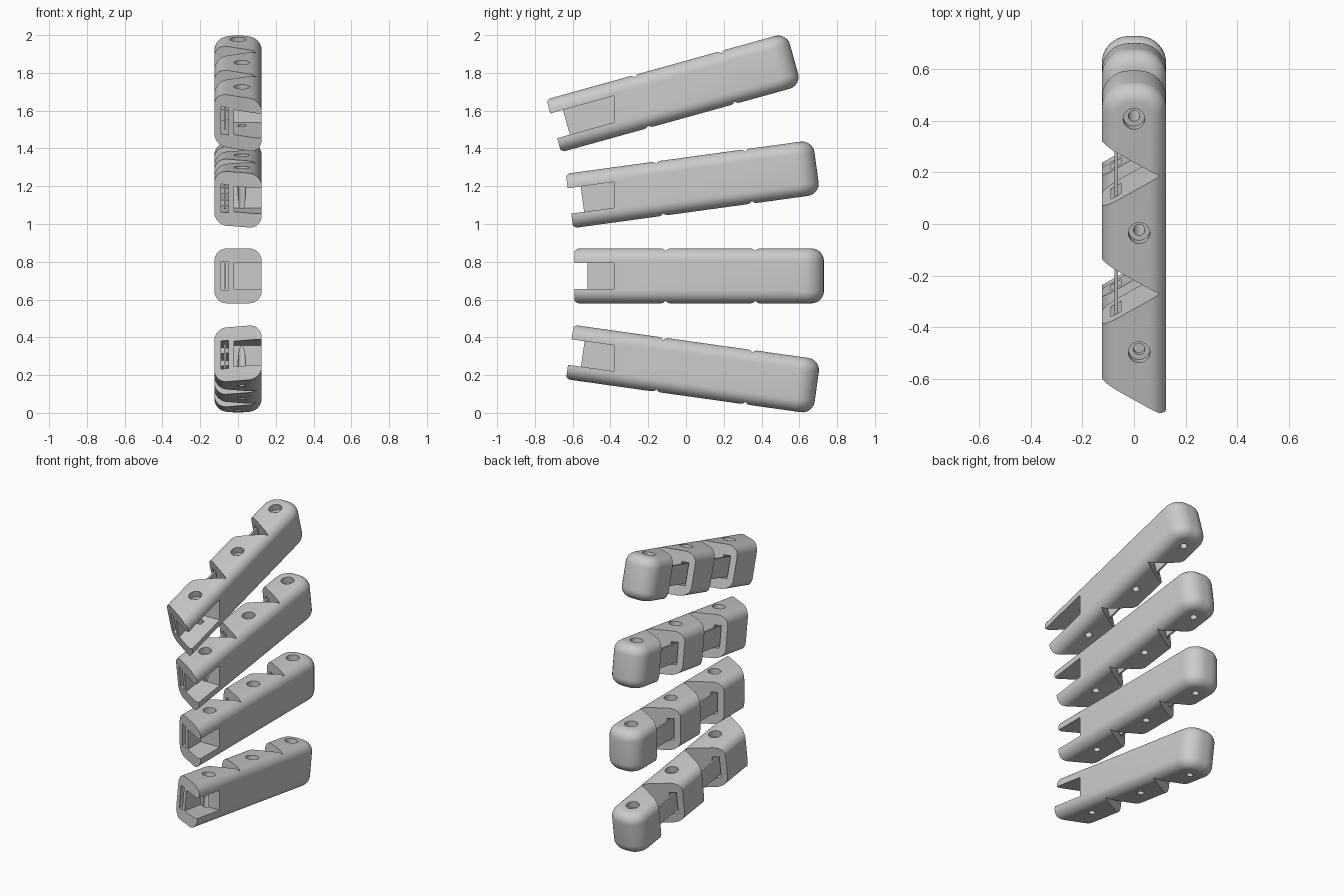
import bpy, bmesh
from math import sin, cos, tan, radians, pi
from mathutils import Vector

if "Cube" in bpy.data.objects:
    bpy.data.objects.remove(bpy.data.objects["Cube"])

W, H, L = 0.125, 0.145, 1.32      # half width, half height, length
SLOPE = tan(radians(30))          # slant of the joint faces
APEX = 0.1                        # x where each joint notch ends


def to_object(name, bm):
    bmesh.ops.recalc_face_normals(bm, faces=bm.faces)
    me = bpy.data.meshes.new(name)
    bm.to_mesh(me)
    bm.free()
    ob = bpy.data.objects.new(name, me)
    bpy.context.collection.objects.link(ob)
    return ob


def prism(name, pts, direction):
    """Extrude a closed 3D polygon along a vector."""
    bm = bmesh.new()
    f = bm.faces.new([bm.verts.new(p) for p in pts])
    r = bmesh.ops.extrude_face_region(bm, geom=[f])
    vs = [v for v in r["geom"] if isinstance(v, bmesh.types.BMVert)]
    bmesh.ops.translate(bm, verts=vs, vec=Vector(direction))
    return to_object(name, bm)


def box(name, x0, x1, y0, y1, h):
    return prism(name, [(x0, y0, -h), (x1, y0, -h), (x1, y1, -h), (x0, y1, -h)], (0, 0, 2 * h))


def cylinder(name, x, y, z0, z1, r, n=32):
    pts = [(x + r * cos(2 * pi * i / n), y + r * sin(2 * pi * i / n), z0) for i in range(n)]
    return prism(name, pts, (0, 0, z1 - z0))


def cut(ob, cutter):
    mod = ob.modifiers.new("cut", 'BOOLEAN')
    mod.operation, mod.solver, mod.object = 'DIFFERENCE', 'EXACT', cutter
    dg = bpy.context.evaluated_depsgraph_get()
    me = bpy.data.meshes.new_from_object(ob.evaluated_get(dg))
    ob.modifiers.clear()
    ob.data = me
    bpy.data.objects.remove(cutter)


# Rounded finger bar: round the tip in plan, then the top and bottom rims
bm = bmesh.new()
bmesh.ops.create_cube(bm, size=1)
for v in bm.verts:
    v.co = (v.co.x * 2 * W, (v.co.y + 0.5) * L, v.co.z * 2 * H)
tip = [e for e in bm.edges if all(v.co.y > L - 0.01 for v in e.verts)
       and abs(e.verts[0].co.z - e.verts[1].co.z) > 0.1]
bmesh.ops.bevel(bm, geom=tip, offset=0.105, segments=8, profile=0.5, affect='EDGES')
rim = [e for e in bm.edges if abs(e.verts[0].co.z - e.verts[1].co.z) < 1e-4
       and any(v.co.y > 0.01 for v in e.verts)]
bmesh.ops.bevel(bm, geom=rim, offset=0.065, segments=8, profile=0.5, affect='EDGES')
base = to_object("finger_base", bm)

# Slanted front end and the two V-shaped joint notches
far = -0.2
rise = (APEX - far) * SLOPE
cut(base, prism("front_cut", [(APEX, 0, -.3), (far, rise, -.3), (far, -.1, -.3), (APEX, -.1, -.3)], (0, 0, .6)))
for y in (0.482, 0.957):
    cut(base, prism("notch", [(APEX, y, -.3), (far, y + rise, -.3), (far, y - rise, -.3)], (0, 0, .6)))

# Channel for the flexible strip
cut(base, box("channel", -0.09, -0.05, -0.1, 1.2, 0.075))

# Counterbored screw holes, one per segment
for x, y in ((0.02, 0.25), (0.02, 0.73), (0.0, 1.19)):
    cut(base, cylinder("bore", x, y, H - 0.045, H + 0.1, 0.042))
    cut(base, cylinder("screw_hole", x, y, -0.3, 0.3, 0.022))

# Four fanned fingers: front y, front z, tilt in degrees
fingers = [(-0.70, 1.52, 15.5), (-0.617, 1.122, 7.8), (-0.59, 0.725, 0), (-0.615, 0.322, -8)]
for i, (fy, fz, deg) in enumerate(fingers, 1):
    a = radians(deg)
    finger = base.copy()
    finger.data = base.data.copy()
    finger.name = f"finger_{i}"
    bpy.context.collection.objects.link(finger)

    # Side pocket, whose back wall stays vertical at y = -0.38
    h = 0.068
    back = [(-0.38 - fy + z * sin(a)) / cos(a) for z in (-h, h)]
    cut(finger, prism("pocket", [(-.02, -.2, -h), (-.02, back[0], -h), (-.02, back[1], h), (-.02, -.2, h)], (.3, 0, 0)))

    # Thin flexible strip running through the joints
    strip = box(f"strip_{i}", -0.075, -0.063, 0.16, 1.19, 0.066)
    for ob in (finger, strip):
        ob.location = (0, fy, fz)
        ob.rotation_euler = (a, 0, 0)
        bpy.ops.object.select_all(action='DESELECT')
        ob.select_set(True)
        bpy.context.view_layer.objects.active = ob
        bpy.ops.object.shade_smooth_by_angle(angle=radians(25))
bpy.data.objects.remove(base)
